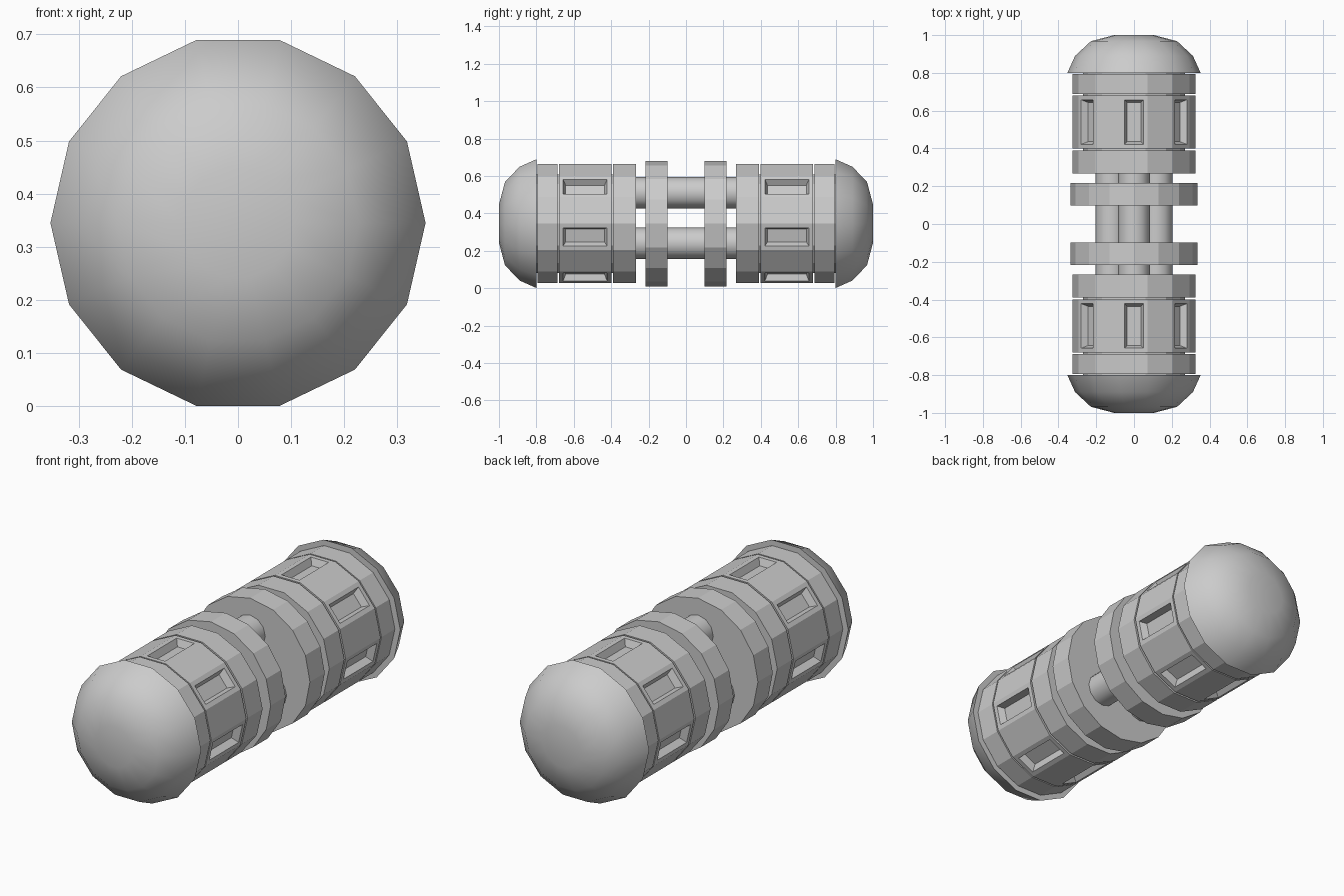
import bpy, bmesh
from math import cos, sin, pi, radians

if "Cube" in bpy.data.objects:
    bpy.data.objects.remove(bpy.data.objects["Cube"])

CZ = 0.345  # height of the long axis


def lathe(name, profile, sides, x=0.0, z=CZ, smooth=0, pockets=False):
    """Closed solid turned around the y axis from (radius, y) points."""
    bm = bmesh.new()
    rings = [[bm.verts.new((x + r * cos(2 * pi * k / sides), y,
                            z + r * sin(2 * pi * k / sides)))
              for k in range(sides)] for r, y in profile]
    strips = []
    for a, b in zip(rings, rings[1:]):
        for k in range(sides):
            n = (k + 1) % sides
            strips.append(bm.faces.new((a[k], a[n], b[n], b[k])))
    bm.faces.new(rings[0])
    bm.faces.new(rings[-1])
    bmesh.ops.recalc_face_normals(bm, faces=bm.faces[:])
    if pockets:
        # tapered recess in every second side, starting with the top one
        chosen = strips[1:sides:2]
        bmesh.ops.inset_individual(bm, faces=chosen, thickness=0.032)
        bmesh.ops.inset_individual(bm, faces=chosen, thickness=0.02, depth=-0.035)
    mesh = bpy.data.meshes.new(name)
    bm.to_mesh(mesh)
    bm.free()
    ob = bpy.data.objects.new(name, mesh)
    bpy.context.collection.objects.link(ob)
    if smooth:
        bpy.ops.object.select_all(action='DESELECT')
        ob.select_set(True)
        bpy.context.view_layer.objects.active = ob
        bpy.ops.object.shade_smooth_by_angle(angle=radians(smooth))
    return ob


def drum(name, r, y0, y1, s, sides=14, **kw):
    return lathe(name, [(r, s * y0), (r, s * y1)], sides, **kw)


for end, s in (("front", -1), ("back", 1)):
    # rounded end cap
    dome = [(0.353, 0.80), (0.312, 0.89), (0.228, 0.968), (0.105, 1.0)]
    lathe(end + "_cap", [(r, s * y) for r, y in dome], 14, smooth=60)
    # collar, pocketed body and inner ring over a narrower core
    drum(end + "_core", 0.27, 0.28, 0.81, s)
    drum(end + "_collar", 0.326, 0.687, 0.795, s)
    drum(end + "_body", 0.326, 0.399, 0.68, s, pockets=True)
    drum(end + "_ring", 0.326, 0.268, 0.389, s)
    # separate disc on the rods
    drum(end + "_disc", 0.336, 0.098, 0.217, s, sides=16)

# three connecting rods
for name, x, z in (("top_rod", 0, 0.51), ("left_rod", -0.12, 0.24),
                   ("right_rod", 0.12, 0.24)):
    lathe(name, [(0.085, -0.30), (0.085, 0.30)], 12, x=x, z=z, smooth=40)
